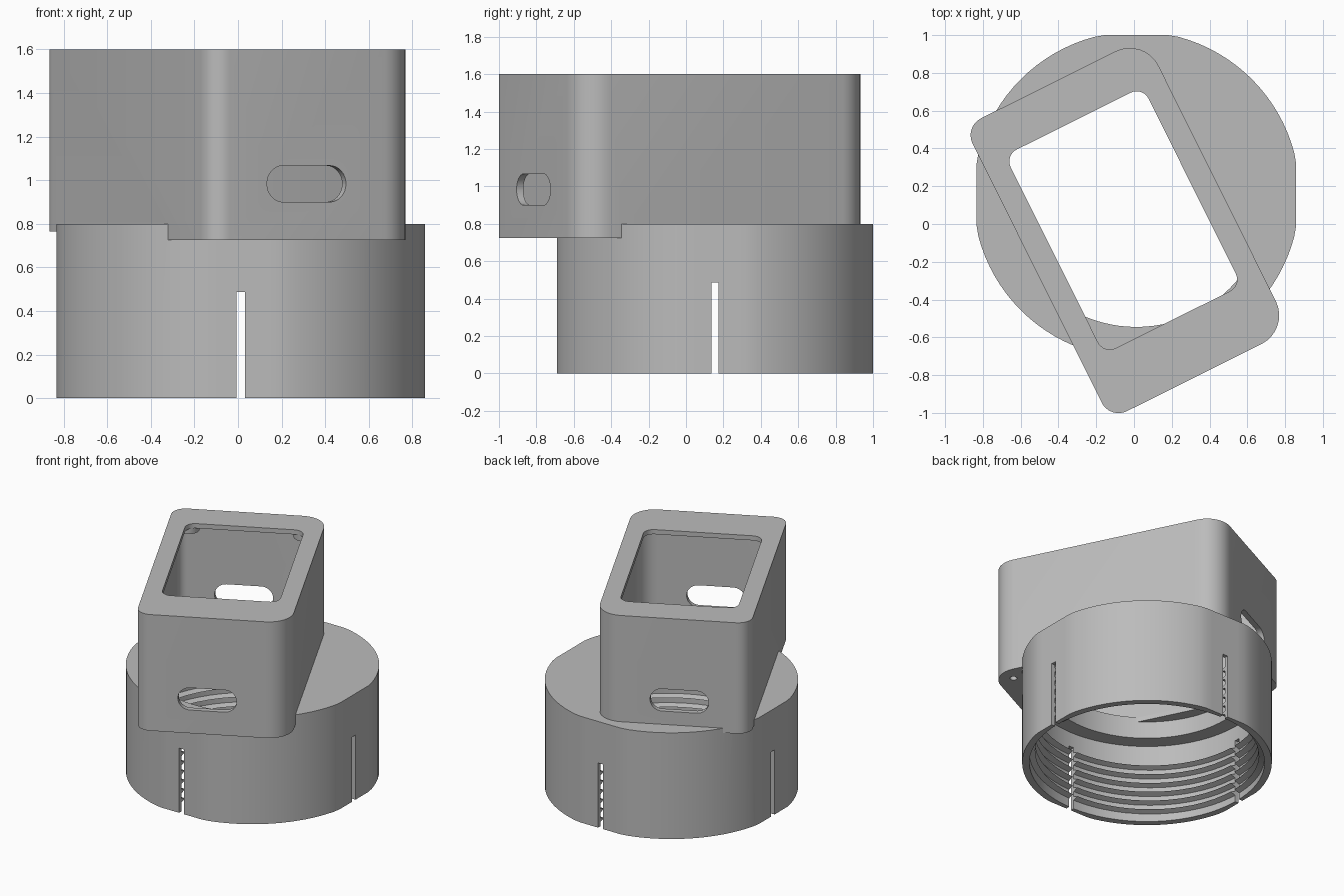
import bpy, bmesh, math
from mathutils import Matrix, Vector

if "Cube" in bpy.data.objects:
    bpy.data.objects.remove(bpy.data.objects["Cube"], do_unlink=True)

grey = bpy.data.materials.new("plain grey")
grey.use_nodes = True
grey.diffuse_color = (0.5, 0.5, 0.5, 1)
grey.node_tree.nodes["Principled BSDF"].inputs["Base Color"].default_value = (0.5, 0.5, 0.5, 1)

TURN = Matrix.Rotation(math.radians(26.5), 4, "Z")     # housing is turned on the collar
CENTRE = Matrix.Translation((0.0125, 0.155, 0))        # collar axis


def finish(name, bm, matrix):
    bmesh.ops.recalc_face_normals(bm, faces=bm.faces)
    bm.transform(matrix)
    mesh = bpy.data.meshes.new(name)
    bm.to_mesh(mesh)
    bm.free()
    mesh.materials.append(grey)
    obj = bpy.data.objects.new(name, mesh)
    bpy.context.collection.objects.link(obj)
    return obj


def prism(name, outline, z0, z1, matrix):
    bm = bmesh.new()
    face = bm.faces.new([bm.verts.new((x, y, z0)) for x, y in outline])
    top = bmesh.ops.extrude_face_region(bm, geom=[face])["geom"]
    verts = [g for g in top if isinstance(g, bmesh.types.BMVert)]
    bmesh.ops.translate(bm, verts=verts, vec=(0, 0, z1 - z0))
    return finish(name, bm, matrix)


def circle(r, n=96, flat=9):
    pts = [(r * math.cos(math.tau * i / n), r * math.sin(math.tau * i / n)) for i in range(n)]
    return [tuple(max(-flat, min(flat, c)) for c in p) for p in pts]


def rounded(u0, u1, v0, v1, r_left, r_right, n=8):
    pts = []
    corners = ((u1, v1, r_right), (u0, v1, r_left), (u0, v0, r_left), (u1, v0, r_right))
    for k, (u, v, r) in enumerate(corners):
        cu = u - r if u == u1 else u + r
        cv = v - r if v == v1 else v + r
        for i in range(n + 1):
            a = math.pi / 2 * (k + i / n)
            pts.append((cu + r * math.cos(a), cv + r * math.sin(a)))
    return pts


def rect(u0, u1, v0, v1):
    return [(u0, v0), (u1, v0), (u1, v1), (u0, v1)]


def combine(obj, tool, operation="DIFFERENCE", keep=False):
    mod = obj.modifiers.new("combine", "BOOLEAN")
    mod.operation, mod.object, mod.solver = operation, tool, "EXACT"
    with bpy.context.temp_override(object=obj, active_object=obj, selected_objects=[obj]):
        bpy.ops.object.modifier_apply(modifier=mod.name)
    tool.hide_render = True
    if not keep:
        bpy.data.objects.remove(tool, do_unlink=True)


# Housing block, with its raised underside at one corner
body = prism("adapter_body", rounded(-0.575, 0.49, -0.87, 0.862, 0.1, 0.17), 0.725, 1.6, TURN)
combine(body, prism("corner_cut", rect(-0.9, -0.2, 0.2, 1.2), 0.6, 0.765, TURN))

# Round collar with four flats
combine(body, prism("collar", circle(0.865, flat=0.845), 0, 0.8, CENTRE), "UNION")

# Collar bores
combine(body, prism("wide_bore", circle(0.815), -0.1, 0.6, CENTRE))
combine(body, prism("narrow_bore", circle(0.70), 0.5, 0.73, CENTRE))

# Housing cavity, throat into the collar, and top opening
cavity = rounded(-0.535, 0.45, -0.83, 0.822, 0.06, 0.13)
throat = prism("throat", circle(0.70), 0.7, 0.85, CENTRE)
combine(throat, prism("throat_limit", cavity, 0.6, 0.9, TURN), "INTERSECT")
combine(body, throat)
combine(body, prism("cavity", cavity, 0.765, 1.565, TURN))
combine(body, prism("opening", rounded(-0.45, 0.365, -0.545, 0.63, 0.07, 0.07), 1.5, 1.7, TURN))

# Oblong windows through both short walls
stand = TURN @ Matrix.Rotation(math.pi / 2, 4, "X")
combine(body, prism("windows", rounded(-0.285, 0.12, 0.9, 1.067, 0.083, 0.083), -1.2, 1.2, stand))

# Screw holes in the overhanging floor
for u in (-0.45, 0.37):
    place = TURN @ Matrix.Translation((u, -0.75, 0))
    combine(body, prism("screw_hole", circle(0.025, 16), 0.6, 0.8, place))


# Helical thread inside the collar
def helix(turns=6, steps=56, pitch=0.07, start=0.03):
    bm = bmesh.new()
    rings = []
    for i in range(turns * steps + 1):
        a = math.tau * i / steps
        z = start + pitch * i / steps
        section = ((0.83, z - 0.02), (0.775, z), (0.83, z + 0.02))
        rings.append([bm.verts.new((r * math.cos(a), r * math.sin(a), h)) for r, h in section])
    for a, b in zip(rings, rings[1:]):
        for k in range(3):
            m = (k + 1) % 3
            bm.faces.new((a[k], a[m], b[m], b[k]))
    bm.faces.new(rings[0])
    bm.faces.new(rings[-1])
    return finish("inner_thread", bm, CENTRE)


thread = helix()

# Four spring slots cut through wall and thread
for outline in (rect(-0.02, 0.02, -1, 1), rect(-1, 1, -0.02, 0.02)):
    slot = prism("slot", outline, -0.1, 0.487, CENTRE)
    combine(body, slot, keep=True)
    combine(thread, slot)

# Corner bosses under the top lip
bosses = []
for u in (-0.45, 0.36):
    for v in (-0.74, 0.70):
        place = TURN @ Matrix.Translation((u, v, 0))
        bosses.append(prism("corner_boss", circle(0.08, 24), 1.52, 1.57, place))

# Smooth the round walls, keep real edges crisp
for obj in [body, thread] + bosses:
    for o in bpy.context.selected_objects:
        o.select_set(False)
    obj.select_set(True)
    bpy.context.view_layer.objects.active = obj
    bpy.ops.object.shade_smooth_by_angle(angle=math.radians(30))
